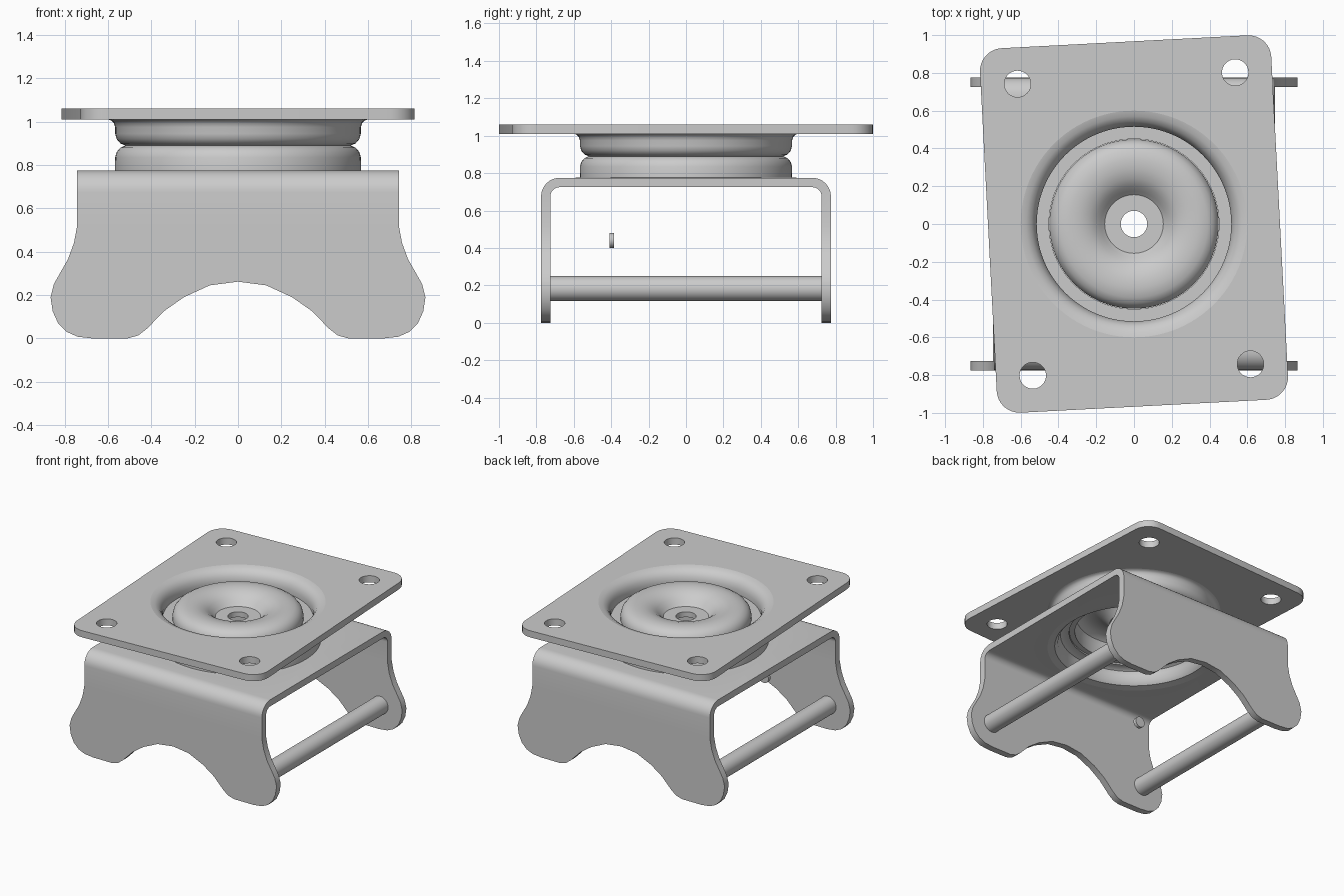
import bpy, bmesh, math
from mathutils import Matrix, Vector

cube = bpy.data.objects.get("Cube")
if cube:
    bpy.data.objects.remove(cube, do_unlink=True)

steel = bpy.data.materials.new("brushed_grey_steel")
steel.use_nodes = True
GREY = (0.6, 0.6, 0.6, 1)
steel.diffuse_color = GREY
steel.node_tree.nodes["Principled BSDF"].inputs["Base Color"].default_value = GREY
SEGMENTS = 96


def finish(name, bm):
    bmesh.ops.recalc_face_normals(bm, faces=bm.faces)
    mesh = bpy.data.meshes.new(name)
    bm.to_mesh(mesh)
    bm.free()
    mesh.materials.append(steel)
    obj = bpy.data.objects.new(name, mesh)
    bpy.context.collection.objects.link(obj)
    return obj


def activate(obj):
    bpy.ops.object.select_all(action='DESELECT')
    obj.select_set(True)
    bpy.context.view_layer.objects.active = obj


def smooth(obj):
    activate(obj)
    bpy.ops.object.shade_smooth_by_angle(angle=math.radians(35))


def prism(name, points, axis, low, high):
    """Extrude a 2D outline along one axis."""
    place = {"x": lambda a, b: (low, a, b),
             "y": lambda a, b: (a, low, b),
             "z": lambda a, b: (a, b, low)}[axis]
    bm = bmesh.new()
    face = bm.faces.new([bm.verts.new(place(a, b)) for a, b in points])
    out = bmesh.ops.extrude_face_region(bm, geom=[face])
    step = Vector([(high - low) * (axis == k) for k in "xyz"])
    bmesh.ops.translate(bm, vec=step, verts=[v for v in out["geom"] if isinstance(v, bmesh.types.BMVert)])
    return finish(name, bm)


def arc(cx, cy, r, start, end, steps=8):
    angles = [math.radians(start + (end - start) * i / steps) for i in range(steps + 1)]
    return [(cx + r * math.cos(t), cy + r * math.sin(t)) for t in angles]


def disc(cx, cy, r, steps=SEGMENTS):
    return arc(cx, cy, r, 0, 360, steps)[:-1]


def lathe(name, profile):
    """Spin a closed (radius, height) profile around z."""
    bm = bmesh.new()
    verts = [bm.verts.new((r, 0, z)) for r, z in profile]
    edges = [bm.edges.new((a, b)) for a, b in zip(verts, verts[1:] + verts[:1])]
    bmesh.ops.spin(bm, geom=verts + edges, cent=(0, 0, 0), axis=(0, 0, 1),
                   angle=math.tau, steps=SEGMENTS, use_merge=True)
    bmesh.ops.remove_doubles(bm, verts=bm.verts, dist=0.0001)
    obj = finish(name, bm)
    smooth(obj)
    return obj


def combine(obj, cutter, operation):
    cutter.hide_render = True
    mod = obj.modifiers.new("cut", 'BOOLEAN')
    mod.operation, mod.solver, mod.object = operation, 'EXACT', cutter
    activate(obj)
    bpy.ops.object.modifier_apply(modifier=mod.name)
    bpy.data.objects.remove(cutter, do_unlink=True)


# Swivelled mounting plate with rounded corners and four bolt holes
R, W, H = 0.12, 0.652, 0.846
outline = arc(W, H, R, 0, 90) + arc(-W, H, R, 90, 180) + arc(-W, -H, R, 180, 270) + arc(W, -H, R, 270, 360)
plate = prism("mounting_plate", outline, "z", 1.01, 1.06)
for sx in (-1, 1):
    for sy in (-1, 1):
        combine(plate, prism("bolt_cutter", disc(sx * 0.577, sy * 0.773, 0.07, 32), "z", 0.9, 1.2), 'DIFFERENCE')
plate.data.transform(Matrix.Rotation(math.radians(3), 4, 'Z'))
combine(plate, prism("race_cutter", disc(0, 0, 0.6), "z", 0.9, 1.2), 'DIFFERENCE')
smooth(plate)

# Pressed bearing races between plate and bracket
lathe("upper_race", [
    (0.6, 1.06), (0.57, 1.053), (0.542, 1.035), (0.524, 1.008), (0.515, 0.975), (0.515, 0.94),
    (0.45, 0.94), (0.45, 0.89), (0.52, 0.89), (0.543, 0.9), (0.56, 0.92), (0.567, 0.945),
    (0.567, 0.975), (0.574, 0.995), (0.585, 1.006), (0.6, 1.01)])
lathe("lower_race", [
    (0.6, 0.775), (0.568, 0.776), (0.567, 0.835), (0.56, 0.86), (0.543, 0.88), (0.52, 0.89),
    (0.45, 0.89), (0.45, 0.84), (0.49, 0.838), (0.51, 0.825), (0.52, 0.8), (0.527, 0.76),
    (0.55, 0.735), (0.6, 0.725)])

# Domed centre cup with a sunken, pierced floor
lathe("centre_cup", [
    (0.448, 0.85), (0.448, 0.96), (0.44, 0.99), (0.42, 1.015), (0.39, 1.032), (0.34, 1.04),
    (0.29, 1.037), (0.24, 1.023), (0.2, 0.997), (0.175, 0.97), (0.155, 0.95), (0.07, 0.95),
    (0.07, 0.91), (0.17, 0.91), (0.2, 0.945), (0.25, 0.98), (0.32, 0.995), (0.37, 0.988),
    (0.4, 0.965), (0.41, 0.93), (0.41, 0.85)])

# Folded U bracket, trimmed to the flared leg outline
outer = [(0.775, -0.1)] + arc(0.675, 0.675, 0.1, 0, 90) + arc(-0.675, 0.675, 0.1, 90, 180) + [(-0.775, -0.1)]
inner = [(-0.725, -0.1)] + arc(-0.675, 0.675, 0.05, 180, 90) + arc(0.675, 0.675, 0.05, 90, 0) + [(0.725, -0.1)]
bracket = prism("bracket", outer + inner, "x", -1, 1)
half = [(0.742, 0.9), (0.742, 0.52), (0.757, 0.44), (0.785, 0.365), (0.822, 0.3), (0.85, 0.25),
        (0.865, 0.19), (0.855, 0.125), (0.83, 0.07), (0.79, 0.03), (0.74, 0.008), (0.67, 0),
        (0.51, 0), (0.46, 0.014), (0.42, 0.045), (0.34, 0.127), (0.25, 0.19), (0.13, 0.245)]
legs = half + [(0, 0.262)] + [(-x, z) for x, z in reversed(half)]
combine(bracket, prism("leg_cutter", legs, "y", -1, 1), 'INTERSECT')
combine(bracket, prism("hole_cutter", disc(0, 0, 0.6), "z", 0.6, 0.9), 'DIFFERENCE')
smooth(bracket)

# Cross rods tying the legs together
for side, x in (("left", 0.68), ("right", -0.68)):
    smooth(prism(side + "_rod", disc(x, 0.183, 0.067, 32), "y", -0.774, 0.774))

# Small loose washer under the bracket
smooth(prism("small_washer", disc(-0.38, 0.44, 0.04, 24), "y", -0.41, -0.385))
